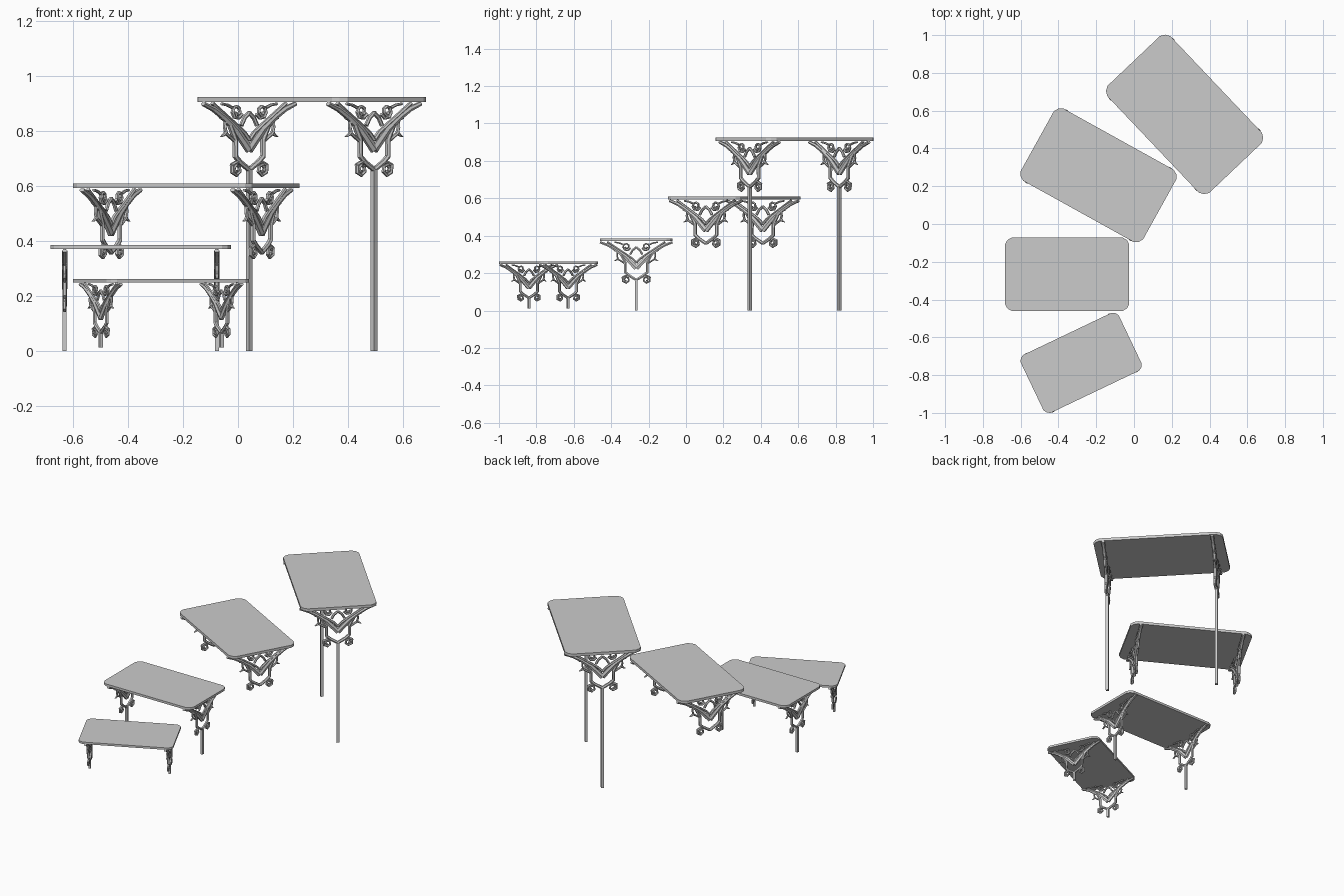
import bpy, bmesh
from math import radians, cos, sin, pi
from mathutils import Vector, Matrix

if "Cube" in bpy.data.objects:
    bpy.data.objects.remove(bpy.data.objects["Cube"])

# centre x, y, top z, half length, rotation, foot z (None = bracket only)
STEPS = [(-0.28, -0.735, 0.262, 0.288, 25.5, 0.012),
         (-0.354, -0.266, 0.386, 0.328, 0, 0.0),
         (-0.188, 0.258, 0.61, 0.371, -29, None),
         (0.268, 0.58, 0.925, 0.391, -46.5, 0.0)]


def finish(bm, name, mat):
    bmesh.ops.recalc_face_normals(bm, faces=bm.faces)
    me = bpy.data.meshes.new(name)
    bm.to_mesh(me)
    bm.free()
    ob = bpy.data.objects.new(name, me)
    ob.matrix_world = mat
    bpy.context.collection.objects.link(ob)
    return ob


def spiral(cx, cy, r0, r1, a0, turns, n):
    """Faceted scroll winding inwards, in the bracket plane."""
    pts = []
    for i in range(n + 1):
        t = i / n
        a, r = radians(a0) + turns * 2 * pi * t, r0 + (r1 - r0) * t
        pts.append((cx + r * cos(a), cy + r * sin(a)))
    return pts


# strokes of the right half of a bracket: points, start and end half width, half depth
STROKES = [
    ([(1, -.03), (.78, -.11), (.55, -.24), (.3, -.43), (0, -.75)], .03, .065, .05),      # V arm
    ([(.8, -.02), (.5, -.22), (.27, -.37), (.1, -.49), (0, -.6)], .025, .03, .04),       # inner V arm
    ([(.44, -.32), (.3, -.6), (.3, -.86), (.2, -.95), (0, -1.07)], .04, .035, .045),     # goblet
    ([(.7, -.12), (.52, -.26), (.53, -.4), (.5, -.5), (.31, -.62)], .02, .025, .035),    # side vine
    ([(.53, -.24), (.58, -.27), (.63, -.26)], .03, .006, .03),                           # upper thorn
    ([(.5, -.48), (.55, -.52), (.61, -.55)], .035, .006, .03),                           # lower thorn
    ([(0, -.17), (.1, -.25), (.17, -.37)], .03, .03, .035),                              # diamond top
    (spiral(.27, -.15, .12, .04, 200, 1.4, 10), .026, .02, .035),                        # top scroll
    ([(.37, -.09), (.47, -.05), (.6, -.03)], .022, .02, .03),                            # scroll tail
    ([(.2, -.94), (.3, -.96), (.39, -1.0)], .025, .025, .035),                           # curl stem
    (spiral(.28, -1.06, .115, .035, 35, -1.4, 8), .028, .022, .035),                     # bottom curl
]


def stroke(bm, pts, w0, w1, depth, side):
    """Sweep a ridged six-sided bar along a flat path in the local yz plane."""
    p = [Vector((x * side, z)) for x, z in pts]
    rings = []
    for i, c in enumerate(p):
        a = (c - p[max(i - 1, 0)]).normalized()
        b = (p[min(i + 1, len(p) - 1)] - c).normalized()
        t = (a + b).normalized()
        n = Vector((-t.y, t.x))
        w = w0 + (w1 - w0) * i / (len(p) - 1)
        ring = []
        for k, d in ((1, .55), (0, 1), (-1, .55), (-1, -.55), (0, -1), (1, -.55)):
            q = c + n * w * k
            ring.append(bm.verts.new((d * depth, q.x, q.y)))
        rings.append(ring)
    for r, s in zip(rings, rings[1:]):
        for j in range(6):
            k = (j + 1) % 6
            bm.faces.new((r[j], r[k], s[k], s[j]))
    bm.faces.new(rings[0])
    bm.faces.new(rings[-1][::-1])


for num, (x, y, top, a, ang, foot) in enumerate(STEPS, 1):
    b, thick = a * .59, a * .046
    base = Matrix.Translation((x, y, top)) @ Matrix.Rotation(radians(ang), 4, 'Z')

    # tread with clipped corners
    bm = bmesh.new()
    bmesh.ops.create_cube(bm, size=1)
    bmesh.ops.scale(bm, vec=(2 * a, 2 * b, thick), verts=bm.verts)
    bmesh.ops.translate(bm, vec=(0, 0, -thick / 2), verts=bm.verts)
    upright = [e for e in bm.edges if abs(e.verts[0].co.z - e.verts[1].co.z) > thick / 2]
    bmesh.ops.bevel(bm, geom=upright, offset=a * .1, segments=2, profile=.4, affect='EDGES')
    finish(bm, f"tread_{num}", base)

    for label, end in (("left", -1), ("right", 1)):
        hang = base @ Matrix.Translation((end * a * .845, 0, -thick))
        # ornate bracket, both halves
        bm = bmesh.new()
        for s in (1, -1):
            for st in STROKES:
                stroke(bm, *st, s)
        bmesh.ops.scale(bm, vec=(b, b, b), verts=bm.verts)
        finish(bm, f"bracket_{num}_{label}", hang)
        # square pole down to the ground
        if foot is not None:
            bm = bmesh.new()
            bmesh.ops.create_cube(bm, size=1)
            z1, z0 = -1.05 * b, foot - (top - thick)
            bmesh.ops.scale(bm, vec=(.075 * b, .075 * b, z1 - z0), verts=bm.verts)
            bmesh.ops.translate(bm, vec=(0, 0, (z0 + z1) / 2), verts=bm.verts)
            finish(bm, f"pole_{num}_{label}", hang)
